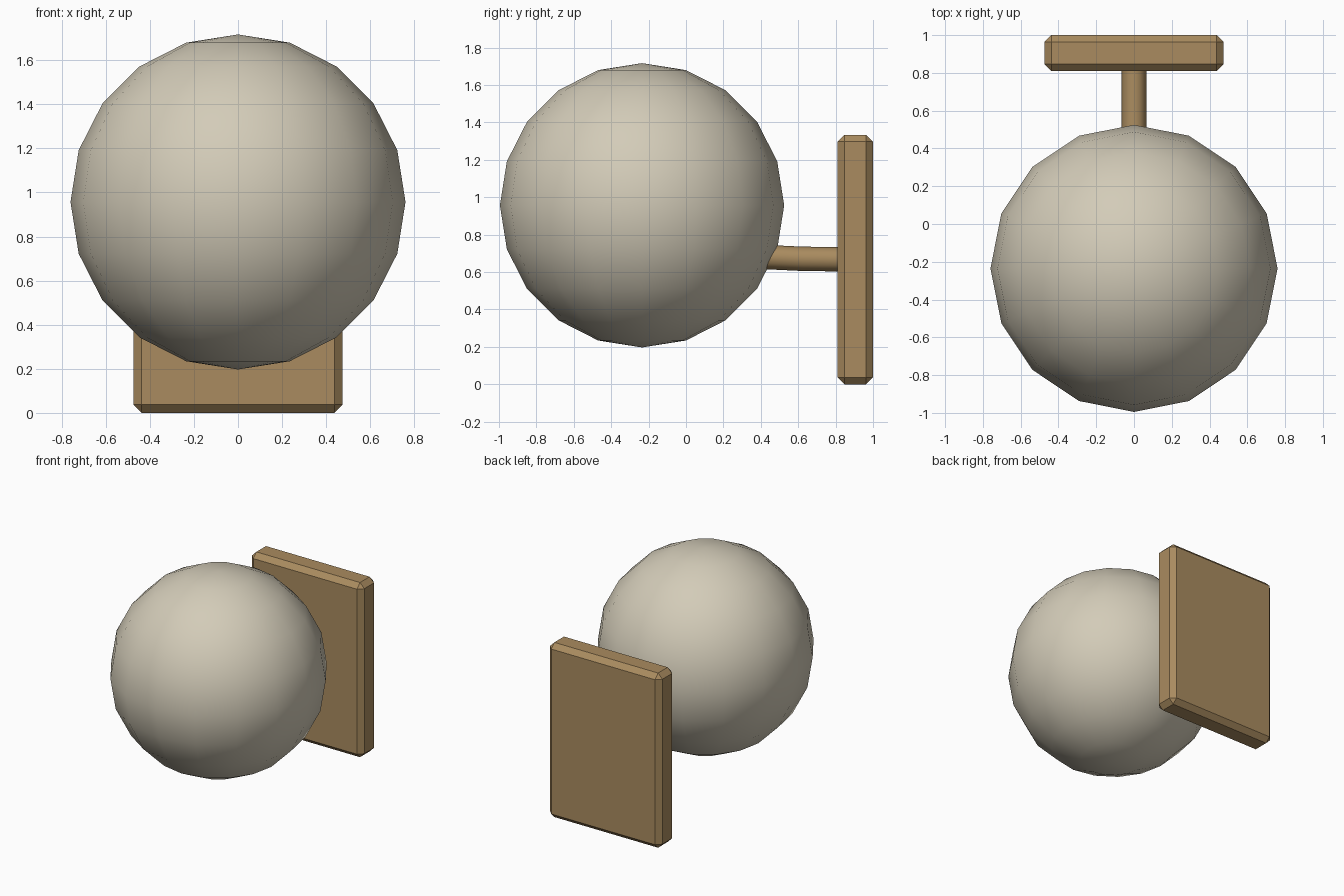
import bpy
import math

cube = bpy.data.objects.get("Cube")
if cube:
    bpy.data.objects.remove(cube, do_unlink=True)


def material(name, rgb):
    mat = bpy.data.materials.new(name)
    mat.use_nodes = True
    mat.diffuse_color = (*rgb, 1)
    mat.node_tree.nodes["Principled BSDF"].inputs["Base Color"].default_value = (*rgb, 1)
    return mat


cream = material("cream", (0.65, 0.60, 0.48))
brass = material("brass", (0.40, 0.26, 0.115))

# Round globe
bpy.ops.mesh.primitive_uv_sphere_add(segments=16, ring_count=10, radius=0.76,
                                     location=(0, -0.235, 0.957))
globe = bpy.context.object
globe.name = "globe"
globe.data.materials.append(cream)
bpy.ops.object.shade_smooth()

# Chamfered wall plate
bpy.ops.mesh.primitive_cube_add(size=1, location=(0, 0.905, 0.667))
plate = bpy.context.object
plate.name = "wall_plate"
plate.scale = (0.95, 0.19, 1.334)
bpy.ops.object.transform_apply(location=False, rotation=False, scale=True)
plate.data.materials.append(brass)
bevel = plate.modifiers.new("chamfer", 'BEVEL')
bevel.width = 0.037
bevel.segments = 1

# Gently curved arm joining the plate to the globe
curve = bpy.data.curves.new("arm", 'CURVE')
curve.dimensions = '3D'
curve.bevel_depth = 0.065
curve.bevel_resolution = 4
curve.use_fill_caps = True
path = [(0.3, 0.685), (0.45, 0.679), (0.62, 0.671), (0.85, 0.668)]
spline = curve.splines.new('POLY')
spline.points.add(len(path) - 1)
for point, (y, z) in zip(spline.points, path):
    point.co = (0, y, z, 1)
spline.use_smooth = True
arm = bpy.data.objects.new("arm", curve)
bpy.context.collection.objects.link(arm)
curve.materials.append(brass)

# Turn the arm into a mesh with smooth sides
bpy.ops.object.select_all(action='DESELECT')
arm.select_set(True)
bpy.context.view_layer.objects.active = arm
bpy.ops.object.convert(target='MESH')
bpy.ops.object.shade_smooth_by_angle(angle=math.radians(40))
